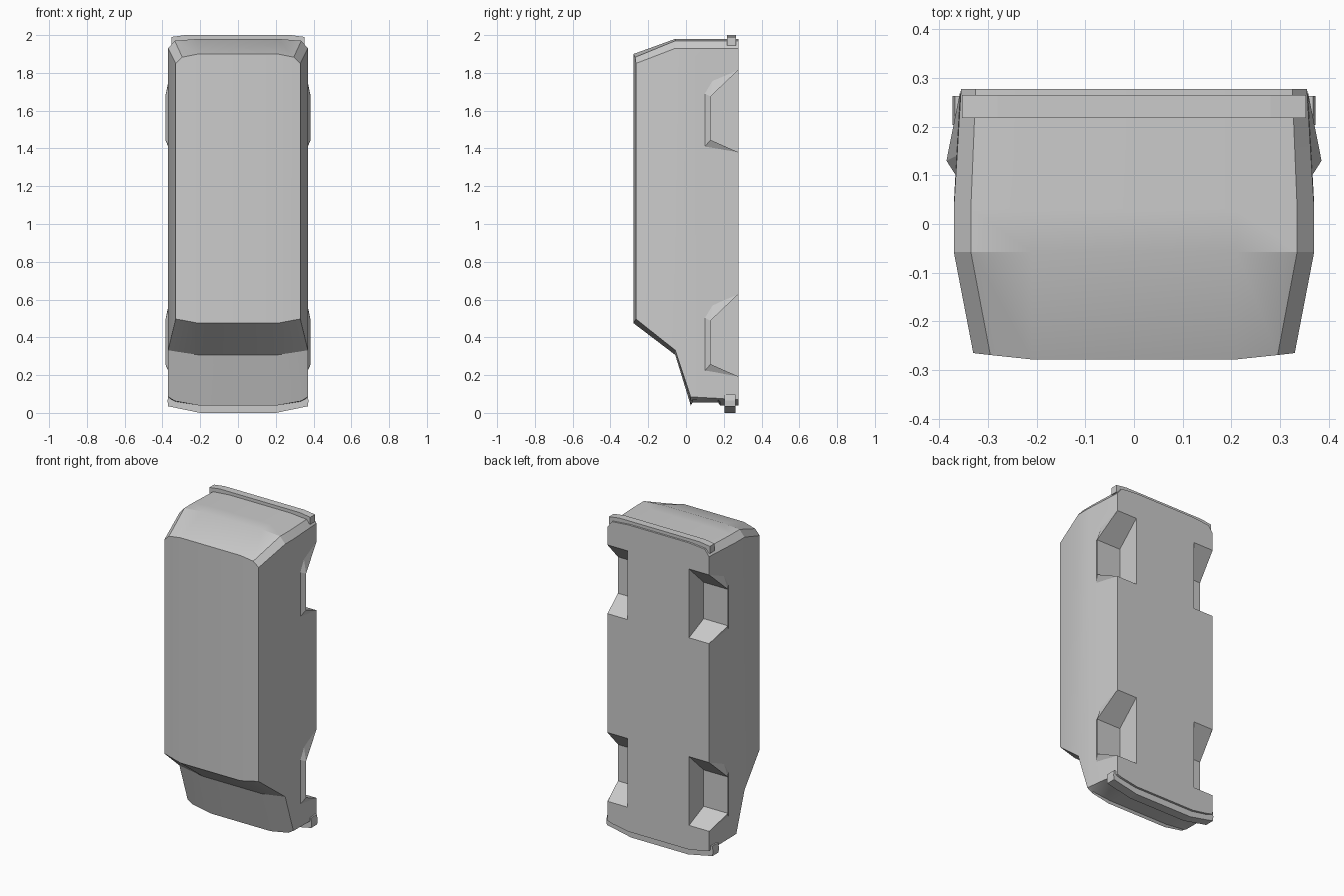
import bpy, bmesh

if "Cube" in bpy.data.objects:
    bpy.data.objects.remove(bpy.data.objects["Cube"])

grey = bpy.data.materials.new("plain_grey")
grey.diffuse_color = (0.6, 0.6, 0.6, 1)
grey.use_nodes = True
grey.node_tree.nodes["Principled BSDF"].inputs["Base Color"].default_value = grey.diffuse_color


def make(name, bm):
    bmesh.ops.recalc_face_normals(bm, faces=bm.faces)
    me = bpy.data.meshes.new(name)
    bm.to_mesh(me)
    bm.free()
    me.materials.append(grey)
    ob = bpy.data.objects.new(name, me)
    bpy.context.collection.objects.link(ob)
    return ob


def prism(name, pts, place, a, b):
    """Extrude a 2D outline between depths a and b."""
    bm = bmesh.new()
    lo = [bm.verts.new(place(p, a)) for p in pts]
    hi = [bm.verts.new(place(p, b)) for p in pts]
    bm.faces.new(lo)
    bm.faces.new(hi)
    for i in range(len(pts)):
        j = (i + 1) % len(pts)
        bm.faces.new((lo[i], lo[j], hi[j], hi[i]))
    return make(name, bm)


def hull(name, pts):
    bm = bmesh.new()
    for p in pts:
        bm.verts.new(p)
    bmesh.ops.convex_hull(bm, input=bm.verts)
    return make(name, bm)


# Body: three stations per side, each row = (x, y, z) at centre, inner and outer
C = 0.21
rows = [
    ((C, .277, 1.98), (.325, .277, 1.97), (.355, .277, 1.93)),     # tail, underside
    ((C, .03, 1.98), (.335, .03, 1.97), (.37, .03, 1.93)),         # tail, waist
    ((C, -.057, 1.98), (.335, -.057, 1.97), (.37, -.057, 1.93)),   # tail, shoulder
    ((C, -.278, 1.90), (.295, -.269, 1.883), (.33, -.265, 1.85)),  # roof, rear edge
    ((C, -.278, .475), (.295, -.269, .491), (.33, -.265, .497)),   # roof, front edge
    ((C, -.057, .307), (.335, -.057, .326), (.37, -.057, .332)),   # windscreen base
    ((C, .025, .04), (.335, .025, .063), (.37, .025, .085)),       # nose lip
    ((C, .035, .055), (.335, .035, .068), (.37, .04, .084)),       # nose recess
    ((C, .17, .055), (.335, .17, .068), (.363, .17, .077)),
    ((C, .18, .04), (.33, .18, .06), (.362, .18, .076)),
    ((C, .277, .04), (.325, .277, .06), (.355, .277, .07)),        # nose, underside
]
bm = bmesh.new()
cols = []
for side, k in ((-1, 2), (-1, 1), (-1, 0), (1, 0), (1, 1), (1, 2)):
    cols.append([bm.verts.new((side * r[k][0], r[k][1], r[k][2])) for r in rows])
n = len(rows)
for a, b in zip(cols, cols[1:]):
    for i in range(n):
        j = (i + 1) % n
        bm.faces.new((a[i], a[j], b[j], b[i]))
for c in (cols[0], cols[-1]):
    bm.faces.new((c[2], c[3], c[4], c[5]))
    bm.faces.new((c[1], c[2], c[5], c[6]))
    bm.faces.new([c[0], c[1]] + c[6:])
body = make("body", bm)

# Wheel pockets cut from the body, with a flared lip outside each
for zo, axle in ((0, "rear"), (-1.187, "front")):
    outline = [(.13, 1.445), (.13, 1.675), (.277, 1.815), (.40, 1.932), (.40, 1.326), (.277, 1.38)]
    for s, side in ((-1, "left"), (1, "right")):
        cut = prism("pocket_cutter", outline,
                    lambda p, d: (s * d, p[0], p[1] + zo), .215, .6)
        cut.hide_render = True
        mod = body.modifiers.new("pocket", 'BOOLEAN')
        mod.object = cut
        mod.solver = 'EXACT'
        bpy.context.view_layer.objects.active = body
        bpy.ops.object.modifier_apply(modifier=mod.name)
        bpy.data.objects.remove(cut)
        P = lambda x, y, z: (s * x, y, z + zo)
        top, low = P(.385, .13, 1.675), P(.385, .13, 1.445)
        name = axle + "_" + side + "_arch_"
        hull(name + "middle", [top, low, P(.366, .10, 1.69), P(.366, .10, 1.41),
                               P(.36, .13, 1.675), P(.36, .13, 1.445)])
        hull(name + "upper", [top, P(.356, .277, 1.815), P(.364, .14, 1.757),
                              P(.366, .10, 1.69), P(.36, .13, 1.675)])
        hull(name + "lower", [low, P(.356, .277, 1.38), P(.366, .10, 1.41),
                              P(.36, .13, 1.445)])

# Bumpers: bent bars wrapped round the two ends
across = lambda p, d: (p[0], d, p[1])


def bumper(name, half, y0, y1):
    prism(name, half + [(-x, z) for x, z in reversed(half)], across, y0, y1)


bumper("rear_bumper", [(.21, 1.97), (.33, 1.96), (.335, 1.945), (.353, 1.945),
                       (.353, 1.99), (.28, 2.0)], .218, .265)
bumper("front_bumper", [(.20, .045), (.35, .07), (.355, .097), (.368, .097),
                        (.373, .065), (.37, .035), (.20, 0)], .203, .263)

# Smooth gentle bends, keep hard edges
bpy.ops.object.select_all(action='DESELECT')
body.select_set(True)
bpy.context.view_layer.objects.active = body
bpy.ops.object.shade_smooth_by_angle(angle=0.35)
